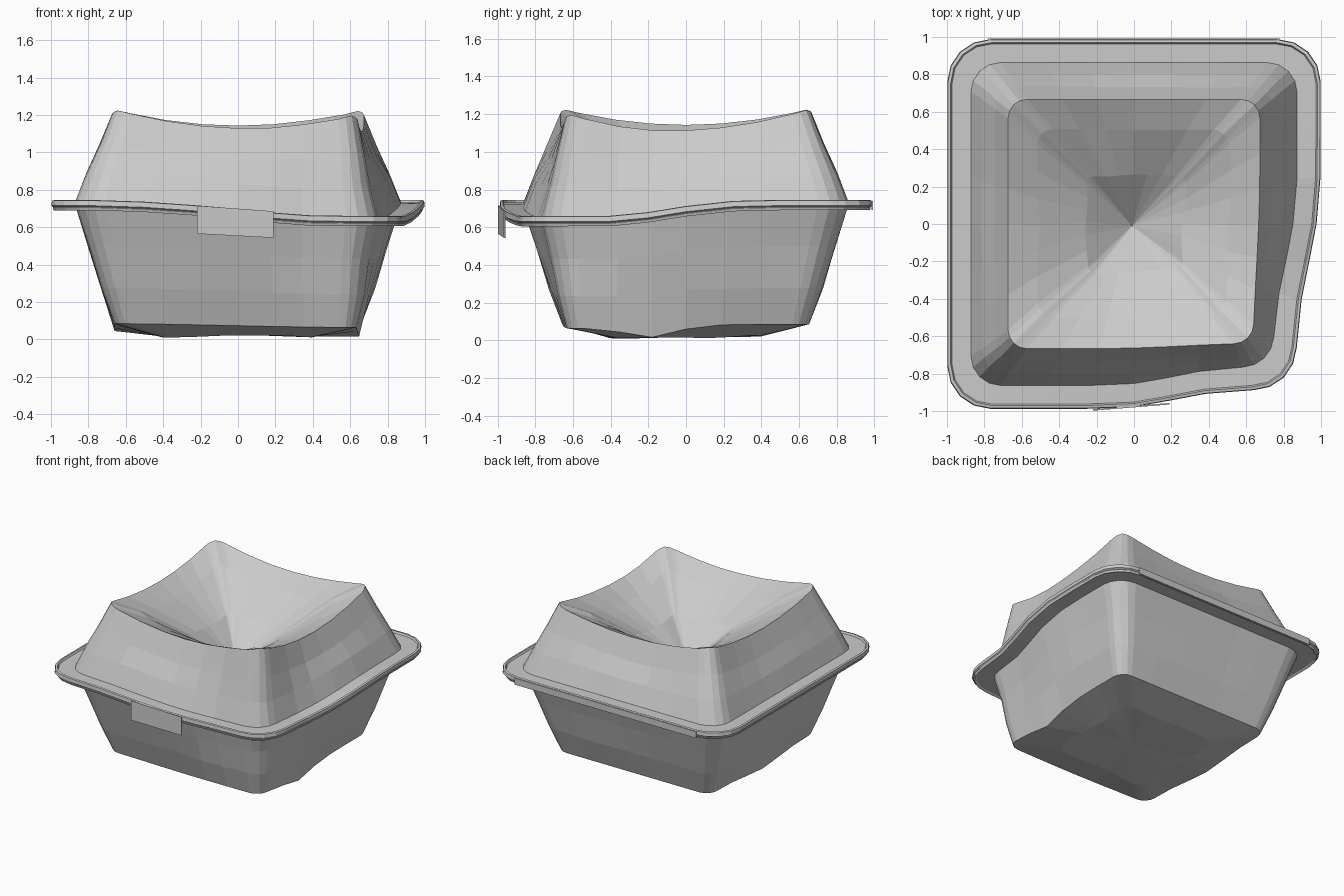
import bpy, bmesh, math
from mathutils import Vector, noise

cube = bpy.data.objects.get("Cube")
if cube:
    bpy.data.objects.remove(cube)

mat = bpy.data.materials.new("moulded grey")
mat.use_nodes = True
GREY = (0.6, 0.6, 0.6, 1)
mat.diffuse_color = GREY
mat.node_tree.nodes["Principled BSDF"].inputs["Base Color"].default_value = GREY


def smooth(t):
    t = max(0.0, min(1.0, t))
    return t * t * (3 - 2 * t)


def dent(p, k):
    """Push the front corner on the +x side inward and down."""
    x, y, z = p
    a, b = smooth((x + 0.2) / 1.0), smooth((0.3 - y) / 1.15)
    drop = smooth((x + 0.8) / 1.5) * smooth((0.4 - y) / 0.95)
    return Vector((x - 0.13 * k * b * smooth(x / 0.5),
                   y + 0.10 * k * a * smooth(-y / 0.5),
                   z - 0.085 * k * drop))


def rounded_square(h, r, corner=4, edge=6):
    """Points of a square ring with rounded corners, counter-clockwise."""
    pts = []
    for q in range(4):
        turn = q * math.pi / 2
        arc = [(h - r + r * math.cos(i / corner * math.pi / 2),
                h - r + r * math.sin(i / corner * math.pi / 2)) for i in range(corner + 1)]
        side = [((h - r) * (1 - 2 * i / edge), h) for i in range(1, edge)]
        for x, y in arc + side:
            pts.append((x * math.cos(turn) - y * math.sin(turn),
                        0.99 * (x * math.sin(turn) + y * math.cos(turn))))
    return pts


def finish(name, bm):
    me = bpy.data.meshes.new(name)
    bmesh.ops.recalc_face_normals(bm, faces=bm.faces)
    bm.to_mesh(me)
    bm.free()
    me.materials.append(mat)
    ob = bpy.data.objects.new(name, me)
    bpy.context.collection.objects.link(ob)
    return ob


def shell(name, rings, centre, height):
    """Loft rings of (half size, radius, z, dent, crumple), closed by a fan."""
    bm = bmesh.new()
    loops = []
    for h, r, z, k, crumple in rings:
        loop = []
        for x, y in rounded_square(h, r):
            p = dent((x, y, height(x / h, y / h, z)), k)
            p += noise.noise_vector(p * 3.5) * crumple
            loop.append(bm.verts.new(p))
        loops.append(loop)
    for lo, hi in zip(loops, loops[1:]):
        for i in range(len(lo)):
            j = (i + 1) % len(lo)
            bm.faces.new((lo[i], lo[j], hi[j], hi[i]))
    tip = bm.verts.new(centre)
    last = loops[-1]
    for i in range(len(last)):
        bm.faces.new((last[i], last[(i + 1) % len(last)], tip))
    return finish(name, bm)


def lid_height(u, v, z):
    # Top edges sag between the four corners
    t = min(abs(u), abs(v))
    sag = 0.09 + 0.02 * smooth((u - 0.6) / 0.3)
    return z - sag * (1 - t * t) * smooth((z - 0.78) / 0.4)


def base_height(u, v, z):
    # Bottom edges buckle downward on both sides
    low = smooth((0.3 - z) / 0.2) * smooth((z - 0.03) / 0.04)
    right = 0.055 * smooth((u - 0.5) * 2) * math.exp(-((v + 0.3) / 0.28) ** 2)
    left = 0.04 * smooth((-u - 0.5) * 2) * math.exp(-(v / 0.4) ** 2)
    return z - low * (right + left)


# Lid: turned-down lip, flange, sloping wall and a collapsed top
lid = shell("lid", [
    (0.985, 0.23, 0.705, 1, 0), (0.998, 0.23, 0.715, 1, 0),
    (0.995, 0.23, 0.742, 1, 0), (0.98, 0.22, 0.745, 1, 0),
    (0.972, 0.21, 0.732, 1, 0), (0.872, 0.16, 0.732, 1, 0),
    (0.812, 0.14, 0.89, 0.85, 0.008), (0.742, 0.12, 1.06, 0.55, 0.008),
    (0.673, 0.10, 1.233, 0.3, 0), (0.51, 0.08, 1.14, 0.2, 0.015),
    (0.26, 0.04, 0.925, 0.1, 0.03)], (-0.01, -0.01, 0.69), lid_height)

# Base: flange lip, sloping wall and a slightly bulged floor
base = shell("base", [
    (0.98, 0.23, 0.715, 1, 0), (0.99, 0.23, 0.705, 1, 0),
    (0.985, 0.23, 0.69, 1, 0), (0.97, 0.22, 0.70, 1, 0),
    (0.865, 0.16, 0.70, 1, 0), (0.80, 0.14, 0.50, 0.8, 0.008),
    (0.732, 0.12, 0.28, 0.5, 0.008), (0.66, 0.09, 0.085, 0.25, 0),
    (0.40, 0.08, 0.02, 0.1, 0.014)], (0.02, 0, 0.025), base_height)


def plate(name, corners, depth):
    """Thin slab from four corners, thickened along y."""
    bm = bmesh.new()
    front = [bm.verts.new(c) for c in corners]
    back = [bm.verts.new((x, y + depth, z)) for x, y, z in corners]
    bm.faces.new(front)
    bm.faces.new(back[::-1])
    for i in range(4):
        j = (i + 1) % 4
        bm.faces.new((front[i], back[i], back[j], front[j]))
    return finish(name, bm)


# Front closing tab and back hinge strip
plate("front_tab", [(-0.22, -0.998, 0.565), (0.19, -0.965, 0.543),
                    (0.19, -0.965, 0.685), (-0.22, -0.998, 0.715)], 0.008)
plate("back_hinge", [(-0.78, 0.984, 0.69), (0.78, 0.984, 0.69),
                     (0.78, 0.984, 0.74), (-0.78, 0.984, 0.74)], 0.008)
